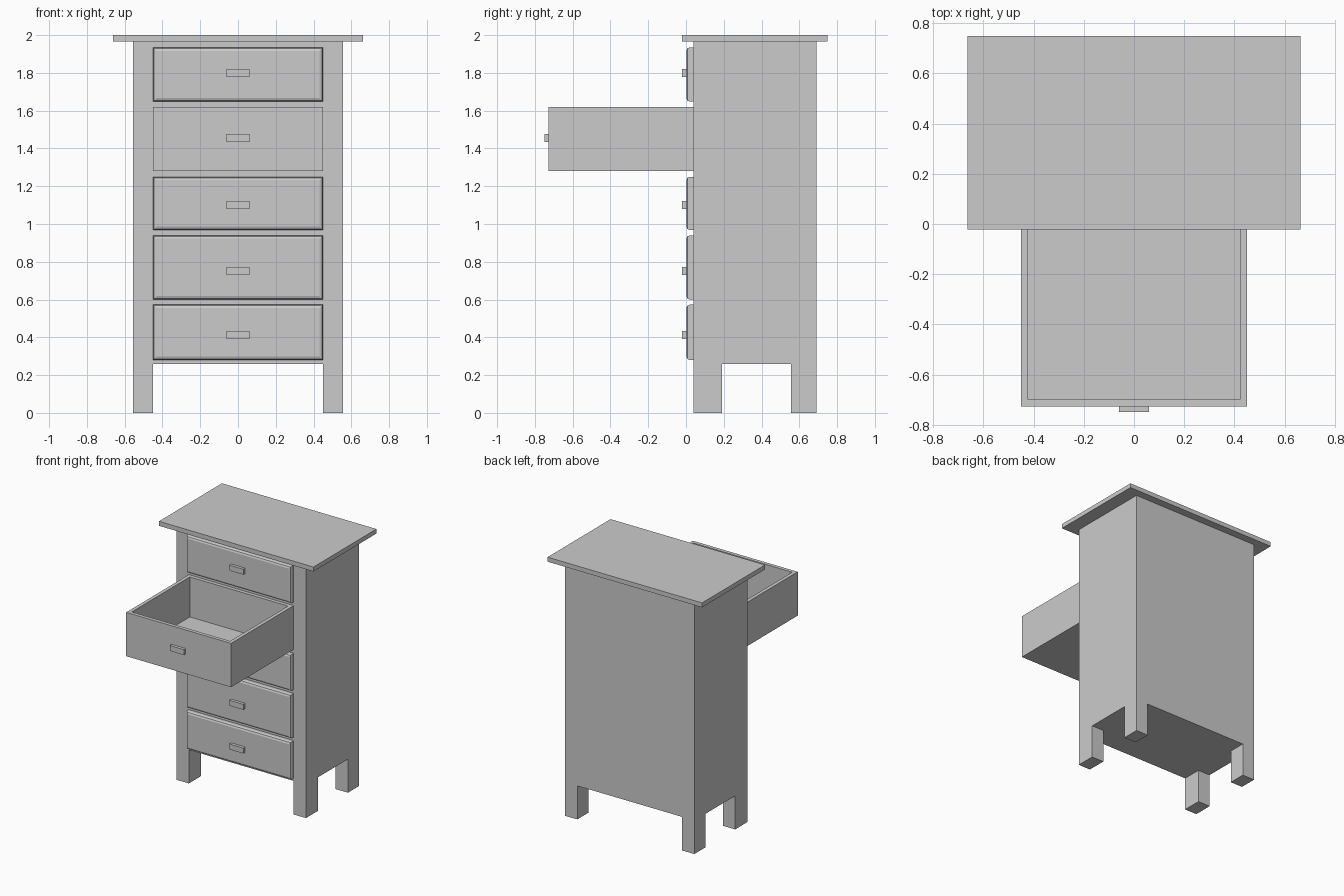
import bpy, bmesh

if "Cube" in bpy.data.objects:
    bpy.data.objects.remove(bpy.data.objects["Cube"])


def finish(bm, name):
    bmesh.ops.recalc_face_normals(bm, faces=bm.faces[:])
    me = bpy.data.meshes.new(name)
    bm.to_mesh(me)
    bm.free()
    ob = bpy.data.objects.new(name, me)
    bpy.context.collection.objects.link(ob)
    return ob


def box_bm(x, y, z):
    bm = bmesh.new()
    bmesh.ops.create_cube(bm, size=1)
    for v in bm.verts:
        v.co = [r[0] + (c + 0.5) * (r[1] - r[0]) for c, r in zip(v.co, (x, y, z))]
    return bm


def face_towards(bm, axis, sign):
    bm.normal_update()
    return next(f for f in bm.faces if f.normal[axis] * sign > 0.9)


# Cabinet body: one closed shell whose four bottom corners run down as legs
bm = bmesh.new()
xs, ys = (-0.555, -0.45, 0.45, 0.555), (0.04, 0.19, 0.555, 0.69)
grid = [[bm.verts.new((x, y, 0.26)) for y in ys] for x in xs]
cells = {(i, j): bm.faces.new((grid[i][j], grid[i][j + 1], grid[i + 1][j + 1], grid[i + 1][j]))
         for i in range(3) for j in range(3)}
feet = [cells[i, j] for i in (0, 2) for j in (0, 2)]
upper = bmesh.ops.extrude_face_region(bm, geom=list(cells.values()), use_keep_orig=True)
for v in upper["geom"]:
    if isinstance(v, bmesh.types.BMVert):
        v.co.z = 1.965
for foot in feet:
    leg = bmesh.ops.extrude_discrete_faces(bm, faces=[foot])["faces"][0]
    for v in leg.verts:
        v.co.z = 0
bmesh.ops.recalc_face_normals(bm, faces=bm.faces[:])
bmesh.ops.dissolve_limit(bm, angle_limit=0.01, verts=bm.verts[:], edges=bm.edges[:])
finish(bm, "cabinet_body")

# Overhanging top board
finish(box_bm((-0.663, 0.663), (-0.022, 0.75), (1.965, 2.0)), "top_board")

# Closed drawer fronts with bevelled faces
closed = [(1.648, 1.935), (0.968, 1.25), (0.60, 0.94), (0.28, 0.573)]
for i, z in enumerate(closed):
    bm = box_bm((-0.45, 0.45), (0.002, 0.04), z)
    front = face_towards(bm, 1, -1)
    bmesh.ops.bevel(bm, geom=list(front.edges), offset=0.018, segments=2,
                    profile=0.5, affect='EDGES')
    finish(bm, f"drawer_front_{i + 1}")

# Pulled-out drawer: open box with a hollow
bm = box_bm((-0.45, 0.45), (-0.727, 0.04), (1.28, 1.62))
rim = face_towards(bm, 2, 1)
bmesh.ops.inset_region(bm, faces=[rim], thickness=0.04)
floor = bmesh.ops.extrude_discrete_faces(bm, faces=[rim])["faces"][0]
for v in floor.verts:
    v.co.z = 1.31
finish(bm, "open_drawer")

# Handles
for i, (z, y) in enumerate([(1.80, 0.002), (1.455, -0.727), (1.10, 0.002),
                            (0.752, 0.002), (0.413, 0.002)]):
    finish(box_bm((-0.06, 0.06), (y - 0.023, y), (z - 0.021, z + 0.021)), f"handle_{i + 1}")
